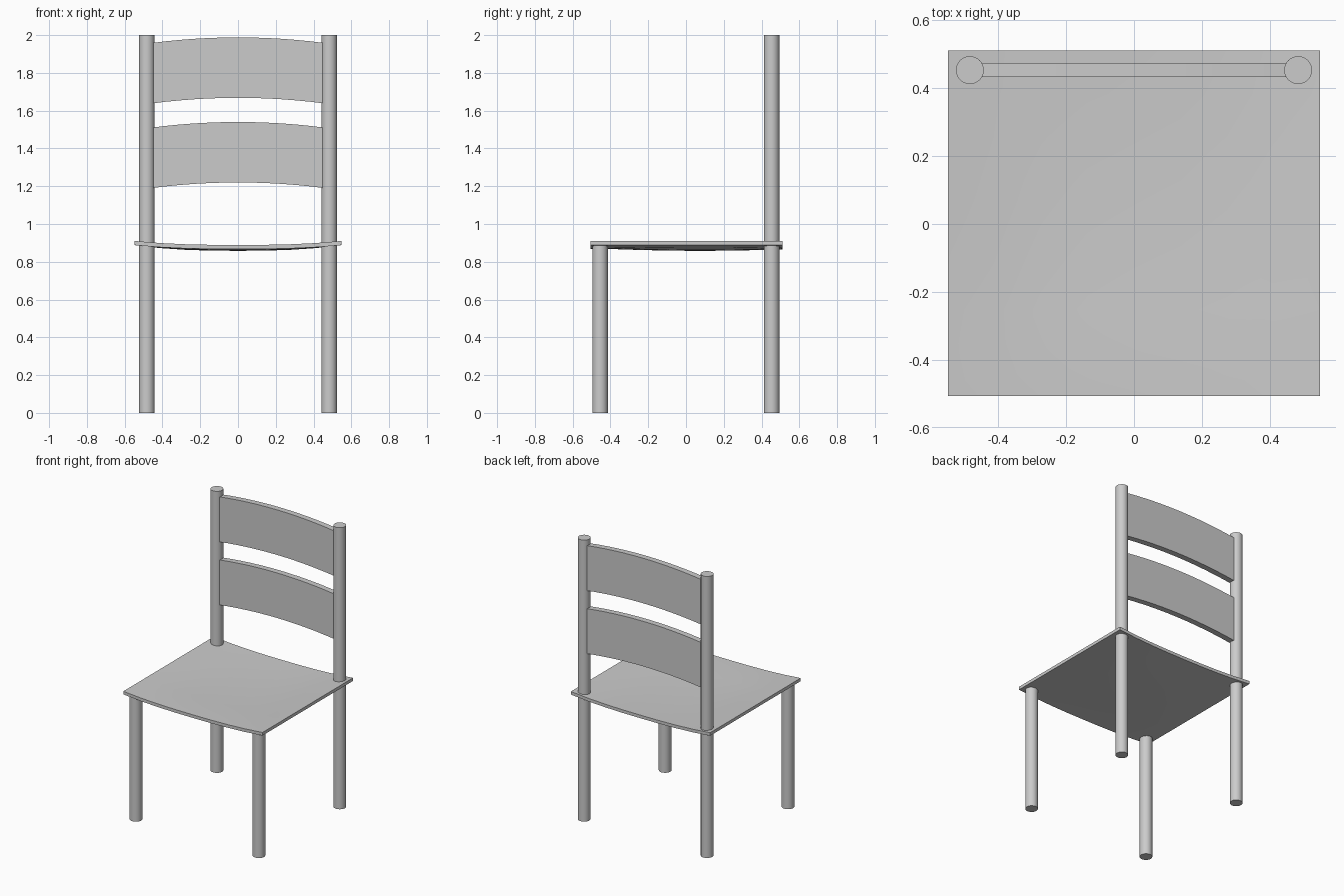
import bpy, bmesh, math

if "Cube" in bpy.data.objects:
    bpy.data.objects.remove(bpy.data.objects["Cube"])


def finish(bm, name, smooth=True):
    bmesh.ops.recalc_face_normals(bm, faces=bm.faces)
    mesh = bpy.data.meshes.new(name)
    bm.to_mesh(mesh)
    bm.free()
    obj = bpy.data.objects.new(name, mesh)
    bpy.context.collection.objects.link(obj)
    bpy.ops.object.select_all(action='DESELECT')
    obj.select_set(True)
    bpy.context.view_layer.objects.active = obj
    if smooth:
        bpy.ops.object.shade_smooth_by_angle(angle=math.radians(35))
    return obj


def post(name, x, y, height):
    bm = bmesh.new()
    bmesh.ops.create_cone(bm, cap_ends=True, segments=32, radius1=0.041,
                          radius2=0.041, depth=height)
    obj = finish(bm, name)
    obj.location = (x, y, height / 2)


def slat(name, z_low):
    # Arched board: straight in depth, bowed upward in the middle
    half, rise, height, steps = 0.46, 0.03, 0.32, 12
    bm = bmesh.new()
    xs = [half * (2 * i / steps - 1) for i in range(steps + 1)]
    arch = [z_low + rise * (1 - (x / half) ** 2) for x in xs]
    outline = list(zip(xs, arch)) + [(x, z + height) for x, z in zip(xs[::-1], arch[::-1])]
    front = [bm.verts.new((x, 0.432, z)) for x, z in outline]
    face = bm.faces.new(front)
    ext = bmesh.ops.extrude_face_region(bm, geom=[face])
    moved = [v for v in ext['geom'] if isinstance(v, bmesh.types.BMVert)]
    bmesh.ops.translate(bm, verts=moved, vec=(0, 0.042, 0))
    finish(bm, name, smooth=False)


def seat():
    # Thin board with level side edges and a shallow dish
    bm = bmesh.new()
    bmesh.ops.create_grid(bm, x_segments=8, y_segments=8, size=1)
    ext = bmesh.ops.extrude_face_region(bm, geom=bm.faces[:])
    upper = {v for v in ext['geom'] if isinstance(v, bmesh.types.BMVert)}
    for v in bm.verts:
        u, w = v.co.x, v.co.y
        across = 1 - abs(u) ** 2.6
        along = max(0, 1 - ((w - 0.15) / 0.9) ** 2)
        dip = across * (0.021 + 0.009 * along)
        v.co = (u * 0.547, 0.002 + w * 0.508,
                (0.91 if v in upper else 0.888) - dip)
    finish(bm, "seat")


seat()

# Front legs and full-height back posts
for side, x in (("left", -0.483), ("right", 0.483)):
    post("front_leg_" + side, x, -0.455, 0.893)
    post("back_post_" + side, x, 0.453, 2.0)

# Backrest boards
slat("lower_back_slat", 1.19)
slat("upper_back_slat", 1.638)
